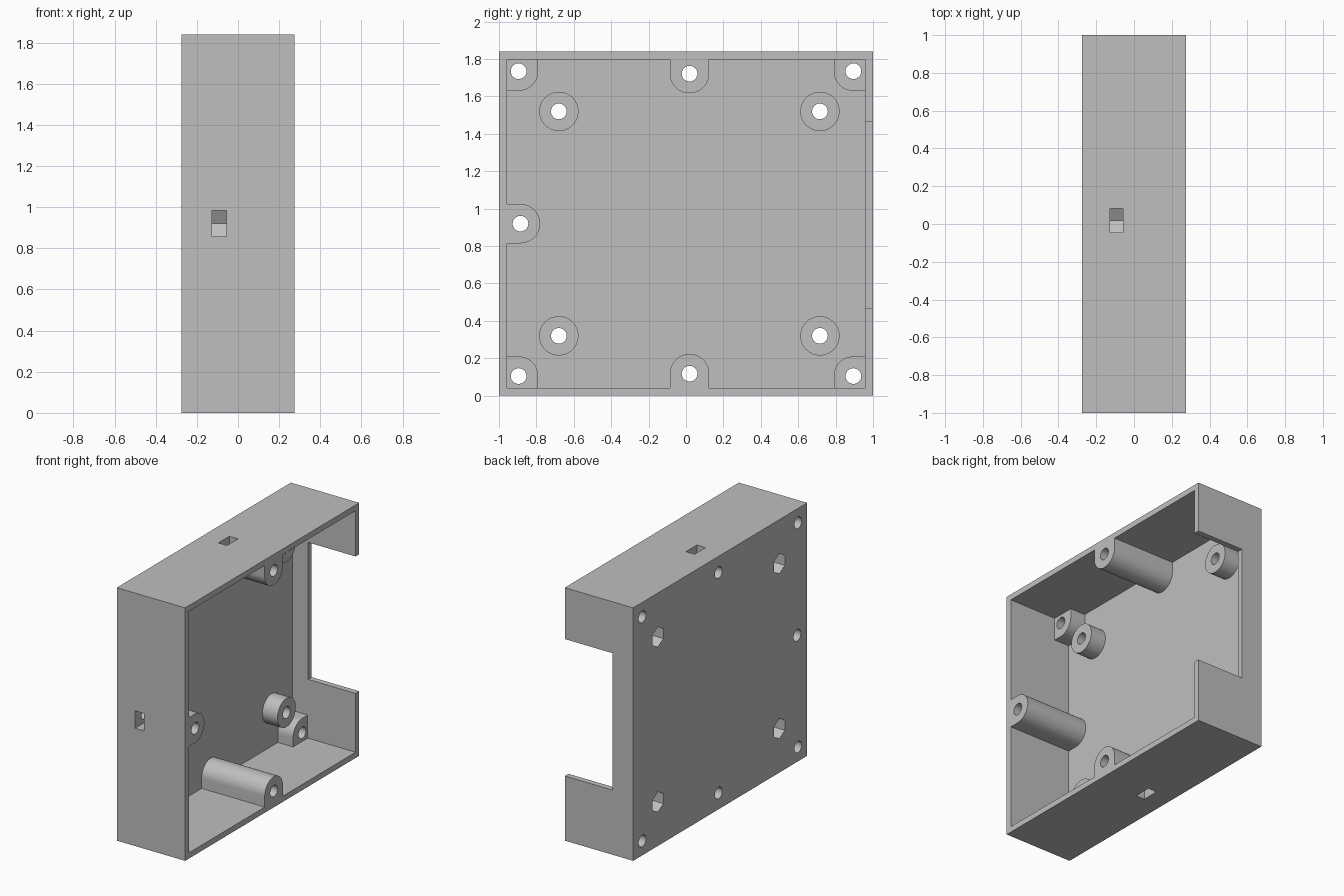
import bpy, bmesh
from math import sin, cos, pi, radians

if "Cube" in bpy.data.objects:
    bpy.data.objects.remove(bpy.data.objects["Cube"])

BACK, FLOOR, LOW, RIM = -0.275, -0.232, -0.11, 0.275   # depths along x
HEIGHT, WALL = 1.84, 0.042
BOSS, HOLE, NUT = 0.105, 0.042, 0.073                  # radii
NUT_FLAT = NUT * cos(pi / 6)

grey = bpy.data.materials.new("plain grey")
grey.use_nodes = True
colour = (0.52, 0.52, 0.52, 1)
grey.diffuse_color = colour
grey.node_tree.nodes["Principled BSDF"].inputs["Base Color"].default_value = colour


def prism(name, points, x0, x1):
    """Extrude a (y, z) outline along x."""
    bm = bmesh.new()
    face = bm.faces.new([bm.verts.new((x0, y, z)) for y, z in points])
    top = bmesh.ops.extrude_face_region(bm, geom=[face])["geom"]
    for v in top:
        if isinstance(v, bmesh.types.BMVert):
            v.co.x = x1
    bmesh.ops.recalc_face_normals(bm, faces=bm.faces)
    mesh = bpy.data.meshes.new(name)
    bm.to_mesh(mesh)
    bm.free()
    mesh.materials.append(grey)
    obj = bpy.data.objects.new(name, mesh)
    bpy.context.collection.objects.link(obj)
    return obj


def arc(y, z, r, start=0, sweep=360, n=48):
    count = n if sweep == 360 else n + 1
    return [(y + r * cos(radians(start + sweep * i / n)),
             z + r * sin(radians(start + sweep * i / n))) for i in range(count)]


def box(y0, y1, z0, z1):
    return [(y0, z0), (y1, z0), (y1, z1), (y0, z1)]


def turned(y, z, points, angle):
    """Place (outward, sideways) points so that outward faces the given angle."""
    c, s = cos(radians(angle)), sin(radians(angle))
    return [(y + u * c - v * s, z + u * s + v * c) for u, v in points]


enclosure = prism("enclosure", box(-1, 1, 0, HEIGHT), BACK, RIM)


def combine(points, x0, x1, operation):
    """Join or cut a prism into the enclosure."""
    tool = prism("tool", points, x0, x1)
    tool.hide_render = True
    mod = enclosure.modifiers.new("combine", 'BOOLEAN')
    mod.operation, mod.object, mod.solver = operation, tool, 'EXACT'
    bpy.context.view_layer.objects.active = enclosure
    bpy.ops.object.modifier_apply(modifier=mod.name)
    bpy.data.objects.remove(tool)


# Open tray and the wide notch in its back wall
combine(box(WALL - 1, 1 - WALL, WALL, HEIGHT - WALL), FLOOR, 1, 'DIFFERENCE')
combine(box(0.9, 1.1, 0.47, 1.466), -0.107, 1, 'DIFFERENCE')

corners = [(sy, sz) for sy in (-1, 1) for sz in (-1, 1)]
mid = HEIGHT / 2
corner_holes = [(sy * 0.895, mid + sz * 0.815) for sy, sz in corners]
standoffs = [(0.018 + sy * 0.698, mid + sz * 0.6) for sy, sz in corners]
# Full-height side posts: y, z, angle towards their wall
posts = [(0.019, mid + 0.802, 90), (0.019, mid - 0.802, 270), (-0.885, mid, 180)]

# Corner bosses, rounded on the inner corner
for (sy, sz), (y, z) in zip(corners, corner_holes):
    local = arc(0, 0, BOSS, 180, 90, 16) + [(0, -BOSS), (0.085, -BOSS),
                                            (0.085, 0.085), (-BOSS, 0.085)]
    del local[16]
    combine([(y + sy * u, z + sz * v) for u, v in local], BACK + 0.02, LOW, 'UNION')

# Round standoffs
for y, z in standoffs:
    combine(arc(y, z, BOSS), BACK + 0.02, LOW, 'UNION')

# Side posts
for y, z, angle in posts:
    local = arc(0, 0, BOSS, 90, 180, 32) + [(0.095, -BOSS), (0.095, BOSS)]
    combine(turned(y, z, local, angle), BACK + 0.02, RIM, 'UNION')

# Screw holes
for y, z in corner_holes + standoffs + [p[:2] for p in posts]:
    combine(arc(y, z, HOLE, n=32), -1, 1, 'DIFFERENCE')

# Hexagonal nut pockets behind the standoffs
for y, z in standoffs:
    combine(arc(y, z, NUT, 90, n=6), -1, BACK + 0.1, 'DIFFERENCE')

# Nut slots through the walls into the side posts
for y, z, angle in posts:
    local = [(-NUT, 0), (-NUT / 2, -NUT_FLAT), (0.3, -NUT_FLAT),
             (0.3, NUT_FLAT), (-NUT / 2, NUT_FLAT)]
    combine(turned(y, z, local, angle), -0.127, -0.057, 'DIFFERENCE')

bpy.ops.object.select_all(action='DESELECT')
enclosure.select_set(True)
bpy.context.view_layer.objects.active = enclosure
bpy.ops.object.shade_smooth_by_angle()
